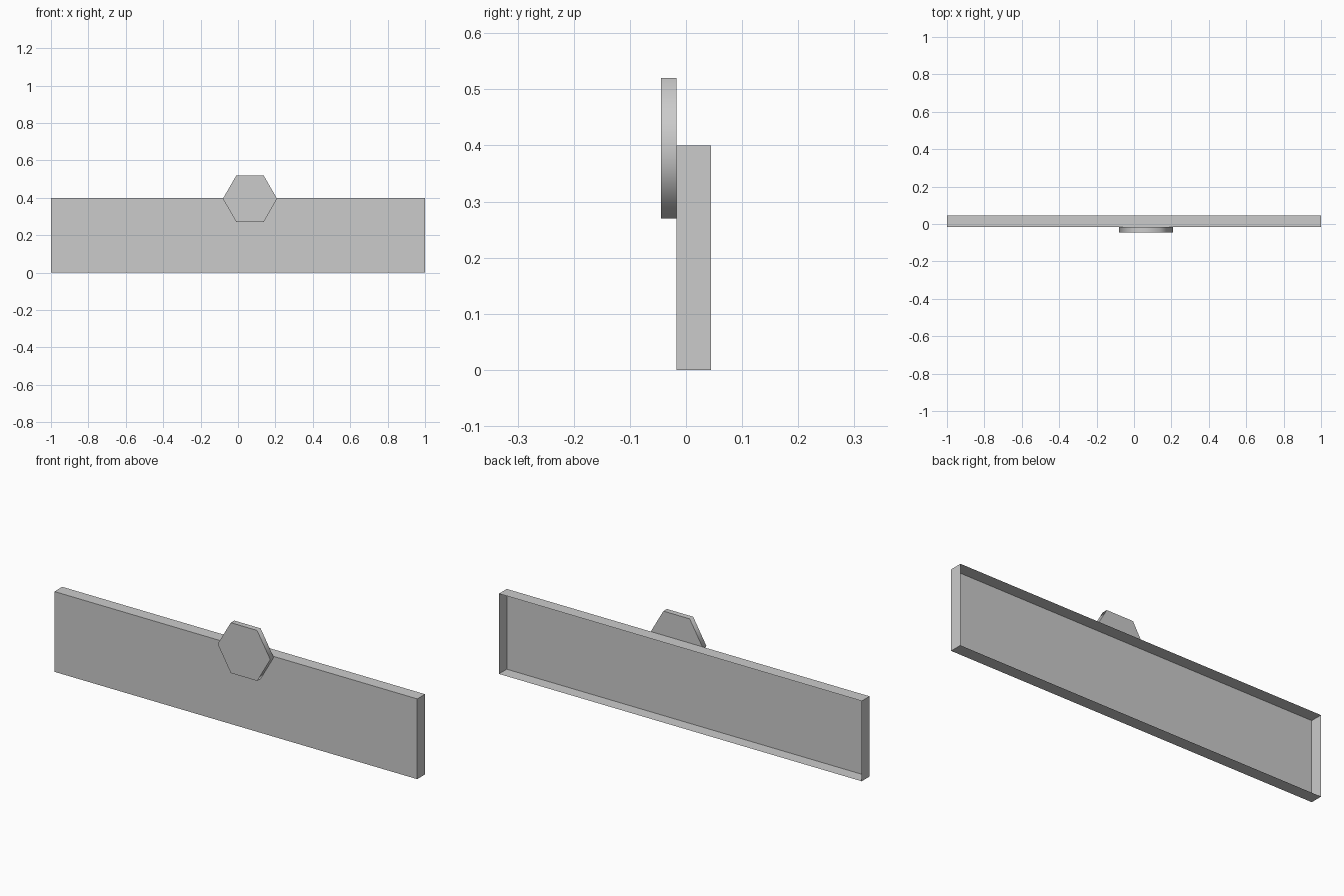
import bpy
import bmesh
import math
from mathutils import Matrix, Vector

default = bpy.data.objects.get("Cube")
if default:
    bpy.data.objects.remove(default, do_unlink=True)

FRONT, SEAM, BACK = -0.0445, -0.017, 0.0445

grey = bpy.data.materials.new("plain_grey")
grey.use_nodes = True
colour = (0.6, 0.6, 0.6, 1.0)
grey.diffuse_color = colour
grey.node_tree.nodes["Principled BSDF"].inputs["Base Color"].default_value = colour


def finish(bm, name):
    mesh = bpy.data.meshes.new(name)
    bm.to_mesh(mesh)
    bm.free()
    mesh.materials.append(grey)
    obj = bpy.data.objects.new(name, mesh)
    bpy.context.collection.objects.link(obj)
    return obj


# Long shallow panel: thin-walled tray, open at the back
bm = bmesh.new()
bmesh.ops.create_cube(bm, size=1)
bmesh.ops.scale(bm, vec=Vector((2, BACK - SEAM, 0.4)), verts=bm.verts)
bmesh.ops.translate(bm, vec=Vector((0, (BACK + SEAM) / 2, 0.2)), verts=bm.verts)
bm.normal_update()
open_side = [f for f in bm.faces if f.normal.y > 0.9]
bmesh.ops.delete(bm, geom=open_side, context="FACES_ONLY")
finish(bm, "panel")

# Six-sided plate on the panel front: smooth rim, flat caps
bm = bmesh.new()
place = Matrix.Translation((0.064, (FRONT + SEAM) / 2, 0.395))
turn = Matrix.Rotation(math.pi / 2, 4, "X") @ Matrix.Rotation(math.pi / 2, 4, "Z")
bmesh.ops.create_cone(bm, cap_ends=True, segments=6, radius1=0.145,
                      radius2=0.145, depth=SEAM - FRONT, matrix=place @ turn)
# Put a corner on each side so that the top edge is level
middle = place.translation
widest = max(v.co.x - middle.x for v in bm.verts)
if widest < 0.14:
    bmesh.ops.rotate(bm, cent=middle, verts=bm.verts,
                     matrix=Matrix.Rotation(math.pi / 6, 3, "Y"))
bm.normal_update()
for face in bm.faces:
    face.smooth = abs(face.normal.y) < 0.5
for edge in bm.edges:
    edge.smooth = all(f.smooth for f in edge.link_faces)
finish(bm, "hexagon_plate")
